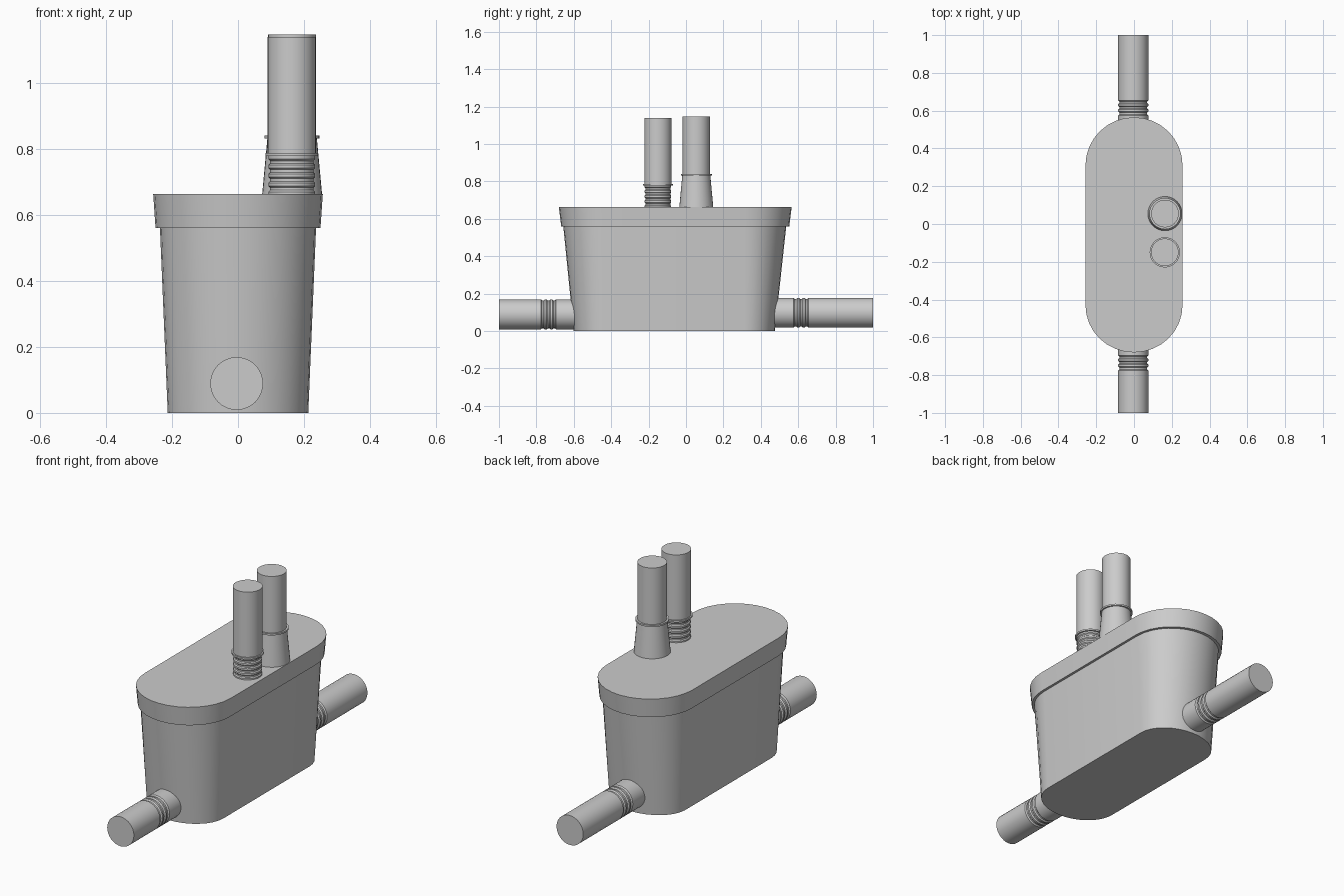
import bpy, bmesh, math
from mathutils import Matrix, Vector

if "Cube" in bpy.data.objects:
    bpy.data.objects.remove(bpy.data.objects["Cube"])

Y_FRONT, Y_BACK = -0.43, 0.31   # ends of the straight side walls


def finish(name, bm, matrix=None, angle=30):
    bmesh.ops.recalc_face_normals(bm, faces=bm.faces)
    me = bpy.data.meshes.new(name)
    bm.to_mesh(me)
    bm.free()
    ob = bpy.data.objects.new(name, me)
    bpy.context.collection.objects.link(ob)
    if matrix:
        me.transform(matrix)
    bpy.ops.object.select_all(action='DESELECT')
    ob.select_set(True)
    bpy.context.view_layer.objects.active = ob
    bpy.ops.object.shade_smooth_by_angle(angle=math.radians(angle))
    return ob


def loft(bm, rings):
    n = len(rings[0])
    vs = [[bm.verts.new(p) for p in r] for r in rings]
    for a, b in zip(vs, vs[1:]):
        for i in range(n):
            j = (i + 1) % n
            bm.faces.new((a[i], a[j], b[j], b[i]))
    bm.faces.new(vs[0][::-1])
    bm.faces.new(vs[-1])


def oval(half_x, y0, y1, z, steps=16):
    """Long oval: straight sides with half-ellipse ends."""
    pts = []
    for base, tip, start in ((Y_BACK, y1, 0), (Y_FRONT, y0, math.pi)):
        for i in range(steps + 1):
            a = start + math.pi * i / steps
            pts.append((half_x * math.cos(a), base + abs(tip - base) * math.sin(a), z))
    return pts


def pipe(name, profile, matrix, sides=32):
    """Turned solid from (radius, height) pairs along local z."""
    bm = bmesh.new()
    loft(bm, [[(r * math.cos(2 * math.pi * i / sides),
                r * math.sin(2 * math.pi * i / sides), h)
               for i in range(sides)] for r, h in profile])
    return finish(name, bm, matrix)


# Tapered tank
bm = bmesh.new()
loft(bm, [oval(0.213, -0.60, 0.475, 0), oval(0.237, -0.657, 0.537, 0.57)])
finish("tank_body", bm)

# Overhanging lid
bm = bmesh.new()
loft(bm, [oval(0.25, -0.667, 0.552, 0.56), oval(0.257, -0.68, 0.565, 0.663)])
finish("tank_lid", bm)

# Side pipes with a grooved sleeve next to the tank
for name, y, z, sign in (("front_pipe", -0.50, 0.089, -1), ("back_pipe", 0.38, 0.098, 1)):
    prof = [(0.08, 0), (0.08, 0.185)]
    for h in (0.195, 0.225, 0.255):
        prof += [(0.08, h), (0.074, h + 0.006), (0.074, h + 0.014), (0.08, h + 0.02)]
    prof += [(0.08, 1 - abs(y))]
    direction = Vector((0, sign, 0)).to_track_quat('Z', 'Y').to_matrix().to_4x4()
    pipe(name, prof, Matrix.Translation((-0.004, y, z)) @ direction)

# Upright pipe with a ribbed collar and thin ring
prof = [(0.071, 0.64)]
for k in range(4):
    h = 0.67 + 0.027 * k
    prof += [(0.071, h), (0.066, h + 0.005), (0.066, h + 0.013), (0.071, h + 0.018)]
prof += [(0.071, 0.778), (0.08, 0.778), (0.08, 0.787), (0.073, 0.787), (0.073, 1.14)]
pipe("ribbed_vent", prof, Matrix.Translation((0.163, -0.15, 0)))

# Upright pipe on a conical base with thin ring
pipe("conical_vent",
     [(0.092, 0.65), (0.075, 0.832), (0.083, 0.832), (0.083, 0.841), (0.073, 0.841), (0.073, 1.147)],
     Matrix.Translation((0.164, 0.055, 0)))
